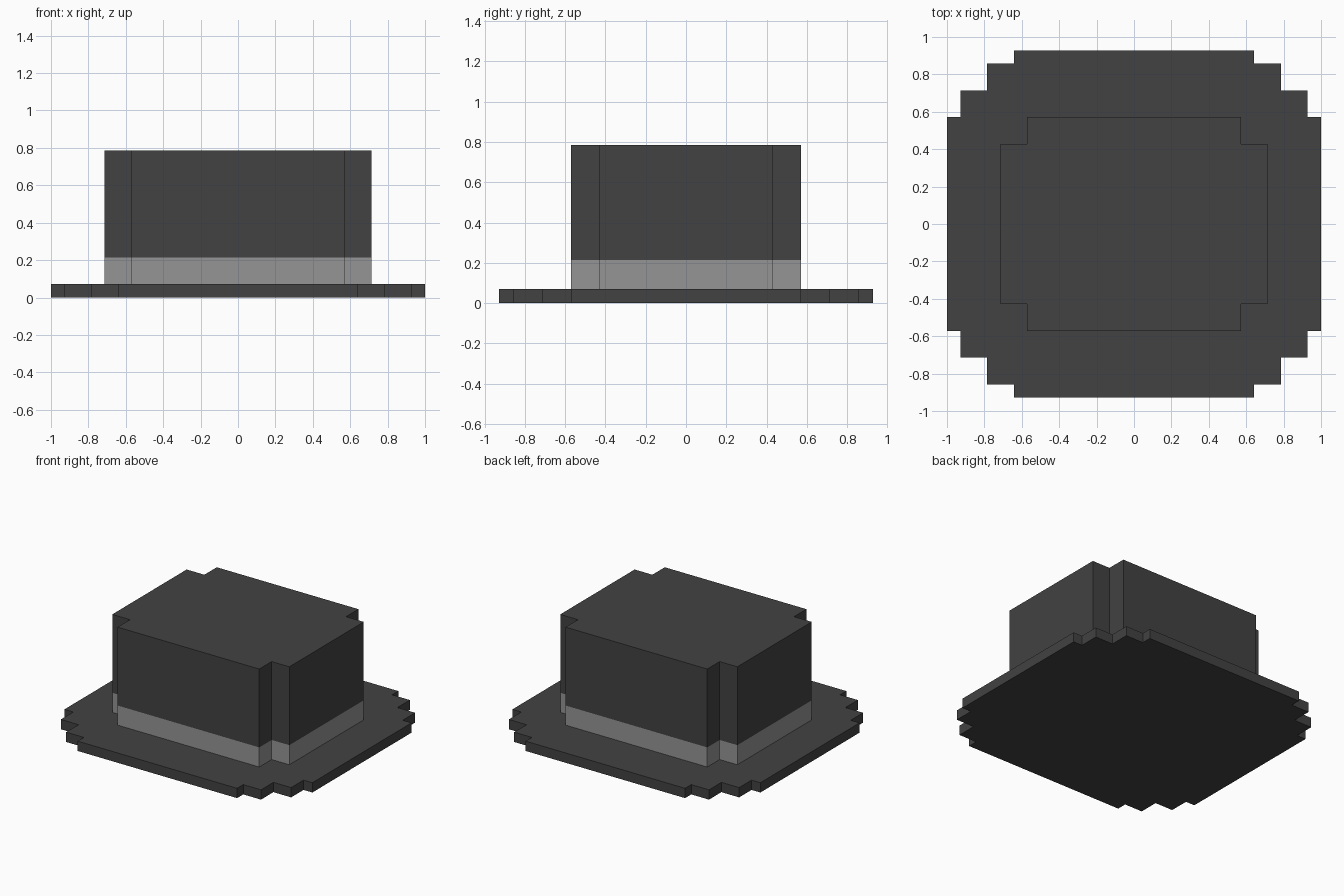
import bpy
import bmesh

U = 1 / 14  # one block unit

cube = bpy.data.objects.get("Cube")
if cube:
    bpy.data.objects.remove(cube, do_unlink=True)


def make_material(name, value):
    mat = bpy.data.materials.new(name)
    mat.use_nodes = True
    color = (value, value, value, 1)
    mat.diffuse_color = color
    bsdf = next(n for n in mat.node_tree.nodes if n.type == 'BSDF_PRINCIPLED')
    bsdf.inputs["Base Color"].default_value = color
    return mat


def stepped_outline(corners):
    """Mirror a quarter staircase of (x, y) corners into a closed outline."""
    quarter = []
    for i, (x, y) in enumerate(corners):
        if i:
            quarter.append((x, corners[i - 1][1]))  # inner corner of the step
        quarter.append((x, y))
    right = [(x, -y) for x, y in reversed(quarter)] + quarter
    left = [(-x, y) for x, y in reversed(right)]
    return right + left


def make_slab(name, corners, bottom, top, mat):
    """Extrude a stepped outline between two heights, all in block units."""
    bm = bmesh.new()
    verts = [bm.verts.new((x * U, y * U, bottom * U)) for x, y in stepped_outline(corners)]
    base = bm.faces.new(verts)
    extruded = bmesh.ops.extrude_face_region(bm, geom=[base], use_keep_orig=True)
    lifted = [g for g in extruded["geom"] if isinstance(g, bmesh.types.BMVert)]
    bmesh.ops.translate(bm, verts=lifted, vec=(0, 0, (top - bottom) * U))
    bmesh.ops.recalc_face_normals(bm, faces=bm.faces)
    mesh = bpy.data.meshes.new(name)
    bm.to_mesh(mesh)
    bm.free()
    mesh.materials.append(mat)
    obj = bpy.data.objects.new(name, mesh)
    bpy.context.collection.objects.link(obj)
    return obj


charcoal = make_material("charcoal felt", 0.0545)
grey = make_material("grey ribbon", 0.30)

# Outer corners of each staircase, from the side towards the back
brim_steps = [(14, 8), (13, 10), (11, 12), (9, 13)]
crown_steps = [(10, 6), (8, 8)]

# Hat brim, ribbon band and crown
make_slab("brim", brim_steps, 0, 1, charcoal)
make_slab("ribbon_band", crown_steps, 1, 3, grey)
make_slab("crown", crown_steps, 3, 11, charcoal)
